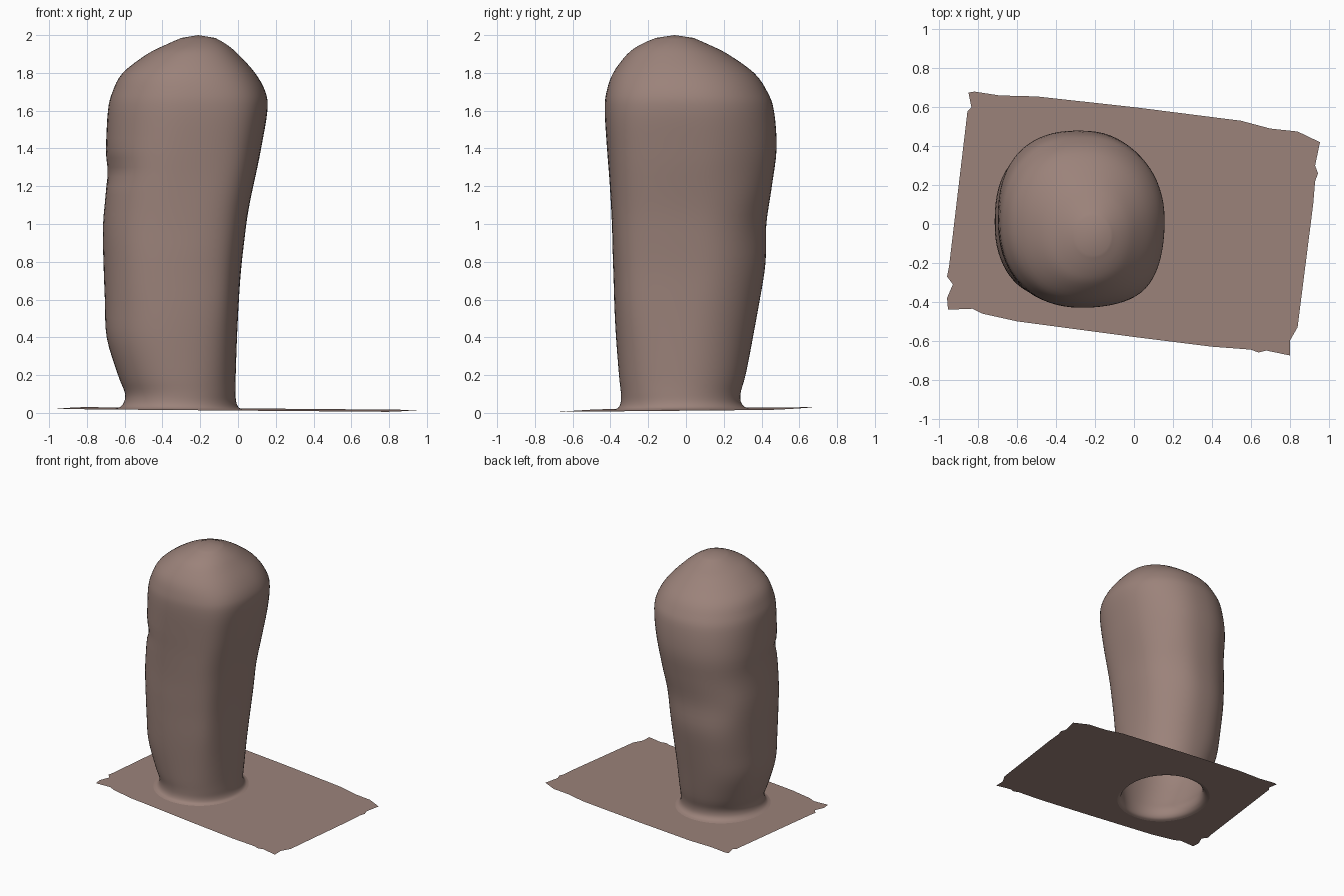
import bpy
import bmesh
import math
from mathutils import Vector, noise

if "Cube" in bpy.data.objects:
    bpy.data.objects.remove(bpy.data.objects["Cube"], do_unlink=True)

SEGMENTS = 72
STEPS = 4

# Column profile: height, min x, max x, min y, max y
PROFILE = [
    (.018, -.65, .025, -.38, .335),
    (.03, -.622, .003, -.357, .308),
    (.06, -.602, -.01, -.345, .29),
    (.11, -.60, -.013, -.345, .29),
    (.2, -.635, -.012, -.355, .315),
    (.4, -.695, -.005, -.37, .355),
    (.6, -.705, .005, -.38, .39),
    (.8, -.71, .02, -.385, .42),
    (1, -.715, .045, -.39, .425),
    (1.2, -.70, .08, -.405, .455),
    (1.4, -.70, .12, -.42, .48),
    (1.6, -.69, .155, -.43, .465),
    (1.7, -.665, .145, -.42, .43),
    (1.8, -.61, .09, -.385, .36),
    (1.9, -.48, 0, -.31, .22),
    (1.95, -.38, -.06, -.24, .12),
    (1.985, -.30, -.12, -.16, .04),
]
APEX = (-.21, -.06, 2)

# Ragged outline of the ground sheet
OUTLINE = [
    (-.855, .58), (-.835, .6), (-.85, .675), (-.82, .68), (-.69, .66),
    (-.5, .655), (0, .6), (.55, .53), (.7, .49), (.84, .475), (.955, .42),
    (.93, .3), (.945, .26), (.93, .22), (.92, .1), (.84, -.53), (.8, -.6),
    (.8, -.675), (.68, -.65), (.64, -.66), (.6, -.645), (.4, -.63),
    (0, -.58), (-.6, -.5), (-.78, -.46), (-.83, -.435), (-.955, -.44),
    (-.96, -.38), (-.93, -.31), (-.96, -.27), (-.95, -.22),
]


def sheet_height(x, y):
    return .018 - .007 * x + .01 * y


def spline(a, b, c, d, t):
    """Smooth value between b and c."""
    return b + .5 * t * (c - a + t * (2*a - 5*b + 4*c - d + t * (3*(b - c) + d - a)))


def profile_rows():
    last = len(PROFILE) - 1
    for i in range(last):
        keys = [PROFILE[min(max(i + k, 0), last)] for k in (-1, 0, 1, 2)]
        for s in range(STEPS):
            yield [spline(*v, s / STEPS) for v in zip(*keys)]
    yield PROFILE[-1]


def ring(row):
    """Rounded section, squarer at the front left corner, with a crease."""
    z, x0, x1, y0, y1 = row
    middle = math.sin(math.pi * min(z / 2, 1))
    fade = min(max(z - .1, 0), 1) * max(min(1, 2 - z), 0)
    points = []
    for k in range(SEGMENTS):
        a = math.tau * k / SEGMENTS
        c, s = math.cos(a), math.sin(a)
        corner = 2 * abs(c * s)
        square = 2.05 + .35 * middle
        if c > 0:
            square += corner * middle * (.8 if s < 0 else -.2)
        px = math.copysign(abs(c) ** (2 / square), c)
        py = math.copysign(abs(s) ** (2 / square), s)
        crease = math.exp(-((z - 1.28) / .06) ** 2 - ((a - math.radians(205)) / .5) ** 2)
        bump = noise.noise(Vector((c * 1.5, s * 1.5, z * 3)))
        scale = 1 - .055 * crease + .015 * fade * bump
        x = (x0 + x1) / 2 + px * scale * (x1 - x0) / 2
        y = (y0 + y1) / 2 + py * scale * (y1 - y0) / 2
        low = max(0, 1 - (z - .018) / .05)
        points.append((x, y, z + low * (sheet_height(x, y) - .018)))
    return points


def make_object(name, bm, material):
    bmesh.ops.recalc_face_normals(bm, faces=bm.faces)
    mesh = bpy.data.meshes.new(name)
    bm.to_mesh(mesh)
    bm.free()
    for poly in mesh.polygons:
        poly.use_smooth = True
    mesh.materials.append(material)
    obj = bpy.data.objects.new(name, mesh)
    bpy.context.collection.objects.link(obj)
    return obj


def add_loop(bm, points):
    verts = [bm.verts.new(p) for p in points]
    return [bm.edges.new((v, verts[i - 1])) for i, v in enumerate(verts)]


clay = bpy.data.materials.new("dusty brown")
clay.use_nodes = True
color = (.33, .225, .195, 1)
clay.diffuse_color = color
clay.node_tree.nodes["Principled BSDF"].inputs["Base Color"].default_value = color

# Column, hollow and open underneath
bm = bmesh.new()
rings = [[bm.verts.new(p) for p in ring(row)] for row in profile_rows()]
for lower, upper in zip(rings, rings[1:]):
    for k in range(SEGMENTS):
        n = (k + 1) % SEGMENTS
        bm.faces.new((lower[k], lower[n], upper[n], upper[k]))
tip = bm.verts.new(APEX)
for k in range(SEGMENTS):
    bm.faces.new((rings[-1][k], rings[-1][(k + 1) % SEGMENTS], tip))
make_object("column", bm, clay)

# Thin ground sheet with a hole beneath the column
bm = bmesh.new()
edges = add_loop(bm, [(x, y, 0) for x, y in OUTLINE])
edges += add_loop(bm, [(x, y, 0) for x, y, z in ring(PROFILE[0])])
bmesh.ops.triangle_fill(bm, edges=edges, use_beauty=True, normal=(0, 0, 1))
for v in bm.verts:
    v.co.z = sheet_height(v.co.x, v.co.y)
sheet = make_object("ground_sheet", bm, clay)
if sheet.data.polygons[0].normal.z < 0:
    sheet.data.flip_normals()
